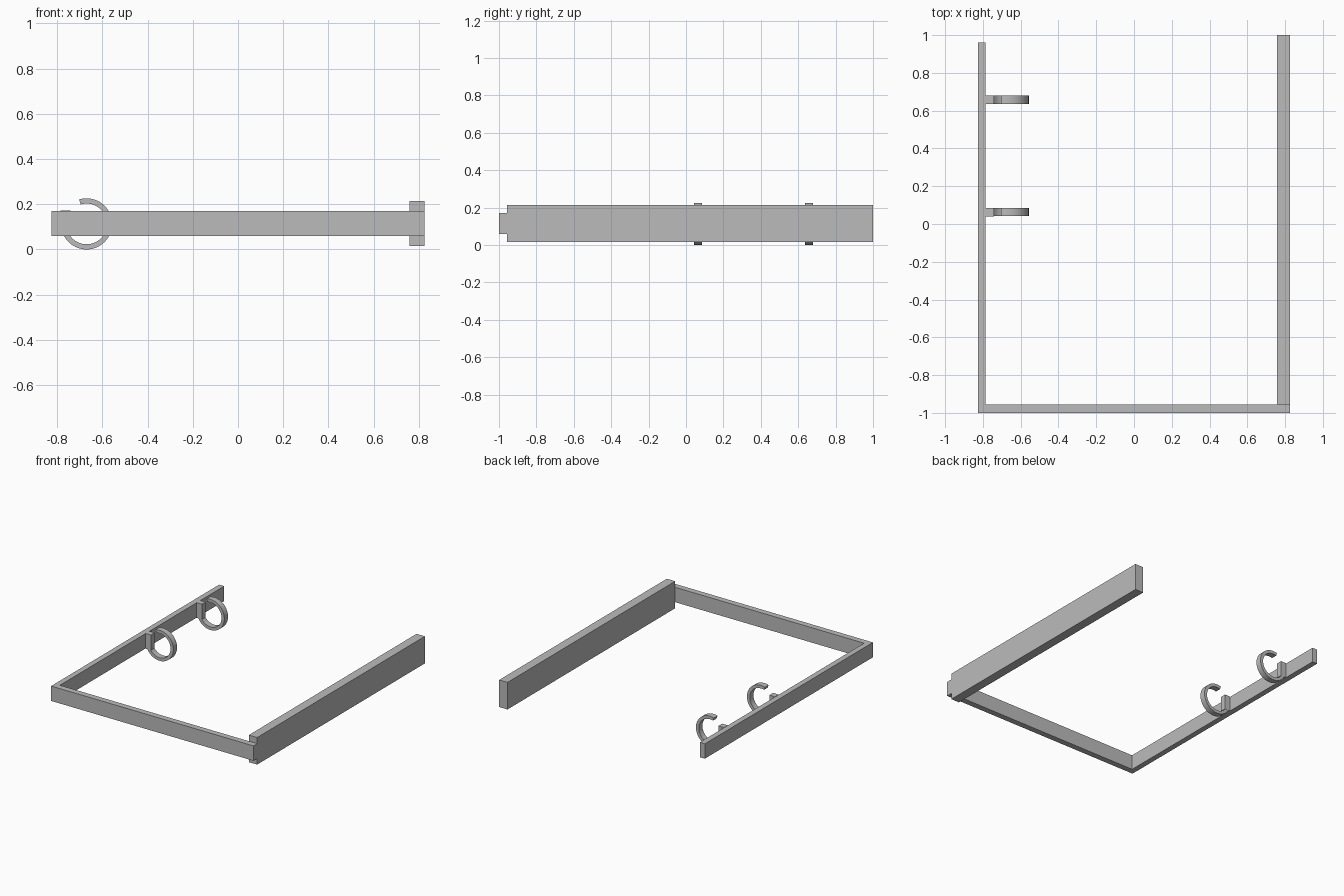
import bpy, bmesh, math

cube = bpy.data.objects.get("Cube")
if cube:
    bpy.data.objects.remove(cube, do_unlink=True)

grey = bpy.data.materials.new("light_grey")
grey.use_nodes = True
grey.diffuse_color = (0.5, 0.5, 0.5, 1)
grey.node_tree.nodes["Principled BSDF"].inputs["Base Color"].default_value = (0.5, 0.5, 0.5, 1)


def add_object(name, bm):
    bmesh.ops.recalc_face_normals(bm, faces=bm.faces)
    mesh = bpy.data.meshes.new(name)
    bm.to_mesh(mesh)
    bm.free()
    mesh.materials.append(grey)
    obj = bpy.data.objects.new(name, mesh)
    bpy.context.collection.objects.link(obj)
    return obj


def box(name, low, high):
    bm = bmesh.new()
    bmesh.ops.create_cube(bm, size=1)
    for v in bm.verts:
        v.co = [(a + b) / 2 + c * (b - a) for a, b, c in zip(low, high, v.co)]
    return add_object(name, bm)


def open_ring(name, x, z, y0, y1, inner, outer, start, end, steps=48):
    """Rectangular section swept along an arc in the xz plane."""
    bm = bmesh.new()
    rows = []
    for i in range(steps + 1):
        a = math.radians(start + (end - start) * i / steps)
        rows.append([bm.verts.new((x + r * math.cos(a), y, z + r * math.sin(a)))
                     for r, y in ((inner, y0), (outer, y0), (outer, y1), (inner, y1))])
    for p, q in zip(rows, rows[1:]):
        for k in range(4):
            n = (k + 1) % 4
            bm.faces.new((p[k], p[n], q[n], q[k]))
    bm.faces.new(rows[0])
    bm.faces.new(rows[-1])
    obj = add_object(name, bm)
    bpy.ops.object.select_all(action="DESELECT")
    obj.select_set(True)
    bpy.context.view_layer.objects.active = obj
    bpy.ops.object.shade_smooth_by_angle(angle=math.radians(30))
    return obj


# Three-sided frame
box("front_rail", (-0.826, -1, 0.06), (0.826, -0.956, 0.17))
box("right_rail", (-0.826, -0.956, 0.06), (-0.785, 0.96, 0.17))
box("left_rail", (0.758, -0.956, 0.015), (0.826, 1, 0.215))

# Open rings with mounting blocks on the right rail
for label, y in (("front", 0.063), ("back", 0.658)):
    y0, y1 = y - 0.022, y + 0.022
    box(label + "_ring_mount", (-0.786, y0, 0.06), (-0.74, y1, 0.172))
    open_ring(label + "_ring", -0.67, 0.113, y0 + 0.0005, y1 - 0.0005,
              0.09, 0.113, 107, -165)
